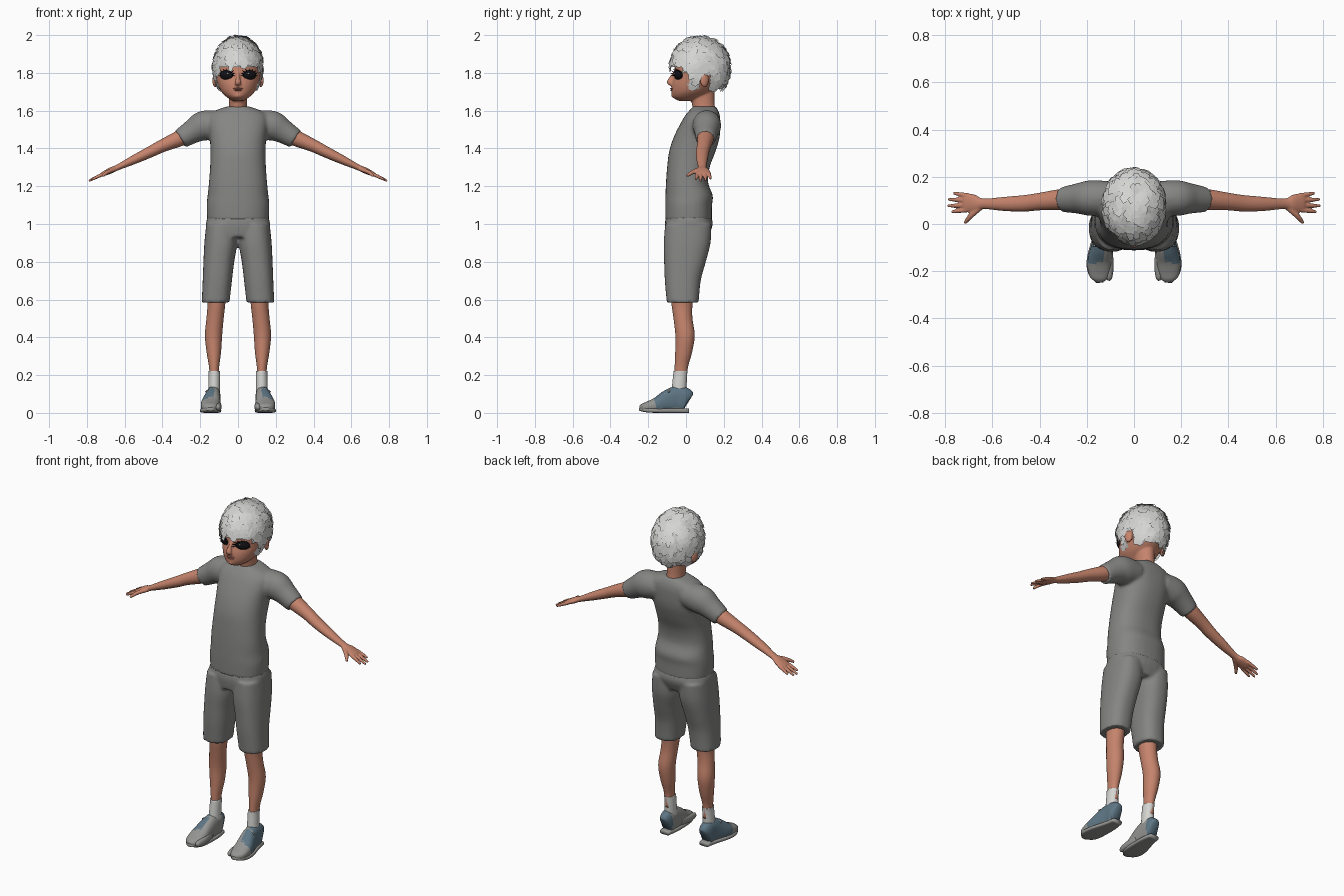
import bpy, bmesh, math, random
from mathutils import Vector, Matrix

random.seed(4)
cube = bpy.data.objects.get("Cube")
if cube:
    bpy.data.objects.remove(cube)


def material(name, r, g, b):
    m = bpy.data.materials.new(name)
    m.use_nodes = True
    m.diffuse_color = (r, g, b, 1)
    m.node_tree.nodes["Principled BSDF"].inputs["Base Color"].default_value = (r, g, b, 1)
    return m


skin = material("skin", .56, .23, .15)
cloth = material("grey cloth", .235, .235, .23)
hair_mat = material("pale hair", .66, .66, .65)
sock_mat = material("white sock", .66, .66, .64)
blue = material("shoe blue", .11, .18, .23)
rubber = material("shoe grey", .30, .30, .29)
black = material("eye black", .006, .006, .008)
lip_mat = material("lip", .40, .14, .10)


def smooth_rows(rows, steps=4):
    """Catmull-Rom interpolation of section rows."""
    out = []
    for i in range(len(rows) - 1):
        p0, p1, p2, p3 = rows[max(i - 1, 0)], rows[i], rows[i + 1], rows[min(i + 2, len(rows) - 1)]
        for k in range(steps):
            t = k / steps
            out.append([b + .5 * t * (c - a + t * (2 * a - 5 * b + 4 * c - d + t * (3 * (b - c) + d - a)))
                        for a, b, c, d in zip(p0, p1, p2, p3)])
    return out + [list(rows[-1])]


def rings(bm, sections, n, sides=32):
    """Skin superellipse rings given as (centre, half axis, half axis)."""
    loops = []
    for c, a, b in sections:
        loop = []
        for i in range(sides):
            u, v = math.cos(math.tau * i / sides), math.sin(math.tau * i / sides)
            u, v = (math.copysign(abs(w) ** (2 / n), w) for w in (u, v))
            loop.append(bm.verts.new(c + a * u + b * v))
        loops.append(loop)
    for lo, hi in zip(loops, loops[1:]):
        for i in range(sides):
            j = (i + 1) % sides
            bm.faces.new((lo[i], lo[j], hi[j], hi[i]))
    bm.faces.new(loops[0][::-1])
    bm.faces.new(loops[-1])


def stack(bm, rows, n=2.0):
    """Upright loft from rows of z, x min, x max, y front, y back."""
    rings(bm, [(Vector(((x0 + x1) / 2, (y0 + y1) / 2, z)), Vector(((x1 - x0) / 2, 0, 0)),
                Vector((0, (y1 - y0) / 2, 0))) for z, x0, x1, y0, y1 in smooth_rows(rows)], n)


def limb(bm, rows, side, n=2.0):
    """Loft along a path from rows of x, y, z, half width, half height."""
    rows = smooth_rows(rows)
    pts = [Vector(r[:3]) for r in rows]
    sections = []
    for i, r in enumerate(rows):
        t = (pts[min(i + 1, len(pts) - 1)] - pts[max(i - 1, 0)]).normalized()
        s = Vector(side)
        a = (s - t * s.dot(t)).normalized()
        sections.append((pts[i], a * r[3], t.cross(a) * r[4]))
    rings(bm, sections, n)


def ball(bm, centre, size, turn=0):
    m = Matrix.Translation(centre) @ Matrix.Rotation(turn, 4, 'Z') @ Matrix.Diagonal((*size, 1))
    bmesh.ops.create_uvsphere(bm, u_segments=24, v_segments=16, radius=1, matrix=m)


def finish(name, bm, mats, voxel=0, relax=0, mirror=False, smooth=True):
    bmesh.ops.recalc_face_normals(bm, faces=bm.faces)
    for f in bm.faces:
        f.smooth = smooth
    me = bpy.data.meshes.new(name)
    bm.to_mesh(me)
    bm.free()
    ob = bpy.data.objects.new(name, me)
    bpy.context.collection.objects.link(ob)
    for m in mats:
        me.materials.append(m)
    if voxel:
        mod = ob.modifiers.new("blend", 'REMESH')
        mod.mode, mod.voxel_size, mod.use_smooth_shade = 'VOXEL', voxel, True
    if relax:
        mod = ob.modifiers.new("relax", 'SMOOTH')
        mod.factor, mod.iterations = .5, relax
    if mirror:
        ob.modifiers.new("mirror", 'MIRROR')
    return ob


# Shirt: torso and both sleeves blended
bm = bmesh.new()
torso = [(1.02, .163, -.11, .138), (1.1, .166, -.11, .138), (1.15, .161, -.109, .142),
         (1.22, .154, -.106, .117), (1.3, .148, -.1, .125), (1.38, .146, -.09, .155),
         (1.46, .15, -.065, .178), (1.54, .16, -.025, .182), (1.58, .15, 0, .178),
         (1.605, .11, .022, .168), (1.622, .06, .035, .158)]
stack(bm, [(z, -x, x, f, b) for z, x, f, b in torso], 2.4)
for s in (1, -1):
    limb(bm, [(s * .09, .11, 1.53, .07, .07), (s * .18, .11, 1.52, .076, .08),
              (s * .24, .108, 1.49, .064, .064), (s * .305, .103, 1.45, .053, .053)], (0, 1, 0))
finish("shirt", bm, [cloth], .009, 5)

# Shorts: hips and two legs blended
bm = bmesh.new()
stack(bm, [(.93, -.15, .15, -.105, .115), (1, -.17, .17, -.112, .142), (1.06, -.152, .152, -.1, .125)], 2.4)
for s in (1, -1):
    leg = [(.585, .045, .192, -.102, .067), (.7, .032, .187, -.112, .078), (.8, .02, .183, -.116, .105),
           (.9, .004, .178, -.118, .13), (1, .012, .168, -.11, .135)]
    stack(bm, [(z, *sorted((s * a, s * b)), f, k) for z, a, b, f, k in leg], 2.4)
finish("shorts", bm, [cloth], .009, 3)

# Bare legs and socks
bm = bmesh.new()
stack(bm, [(.16, .1, .15, -.06, .004), (.24, .1, .153, -.06, .01), (.32, .09, .166, -.057, .032),
           (.41, .084, .175, -.056, .046), (.5, .076, .167, -.066, .034), (.57, .068, .162, -.076, .034),
           (.66, .062, .168, -.085, .045)])
finish("legs", bm, [skin], mirror=True)
bm = bmesh.new()
stack(bm, [(.06, .096, .158, -.08, .002), (.13, .095, .157, -.075, .002), (.2, .095, .155, -.068, .006),
           (.222, .096, .156, -.066, .008)])
finish("socks", bm, [sock_mat], mirror=True)

# Shoes: grey toe, inner side and sole, blue outer side and heel
bm = bmesh.new()
limb(bm, [(.13, .014, .06, .022, .045), (.13, -.002, .067, .036, .065), (.131, -.05, .071, .039, .07),
          (.137, -.1, .06, .045, .059), (.145, -.15, .043, .051, .042), (.147, -.2, .032, .048, .029),
          (.146, -.23, .028, .036, .021), (.146, -.246, .026, .014, .01)], (1, 0, 0), 2.5)
limb(bm, [(.105, -.1, .04, .012, .025), (.102, -.17, .033, .016, .023),
          (.106, -.225, .03, .014, .017), (.108, -.24, .03, .005, .006)], (1, 0, 0))
bmesh.ops.recalc_face_normals(bm, faces=bm.faces)
for f in bm.faces:
    c = f.calc_center_median()
    f.material_index = int(c.z > .026 and c.y > -.165 and (c.x > .128 or c.y > -.01))
finish("shoes", bm, [rubber, blue], mirror=True)
bm = bmesh.new()
limb(bm, [(.13, .016, .012, .03, .012), (.131, -.05, .012, .042, .012), (.145, -.15, .012, .055, .012),
          (.147, -.21, .015, .047, .012), (.146, -.248, .02, .015, .008)], (1, 0, 0), 4)
finish("soles", bm, [rubber], mirror=True)
bm = bmesh.new()
for i in range(4):
    y, z = -.085 - .022 * i, .129 - .014 * i
    limb(bm, [(.105, y + .008, z - .016, .005, .004), (.137, y, z, .005, .004),
              (.172, y - .006, z - .018, .005, .004)], (0, 1, 0))
finish("laces", bm, [rubber], mirror=True)

# Arms with hands
bm = bmesh.new()
limb(bm, [(.2, .105, 1.5, .045, .045), (.3, .104, 1.457, .045, .043), (.4, .095, 1.414, .037, .034),
          (.46, .088, 1.384, .035, .03), (.55, .085, 1.341, .03, .024), (.64, .086, 1.298, .022, .015),
          (.675, .088, 1.283, .036, .016), (.715, .09, 1.264, .04, .012), (.725, .09, 1.259, .03, .008)], (0, 1, 0))
for o, reach in ((-.03, .775), (-.01, .79), (.011, .787), (.031, .765)):
    drop = (reach - .7) * .47
    limb(bm, [(.7, .09 + o, 1.27, .01, .01), (.7 + (reach - .7) * .55, .09 + o * 1.15, 1.271 - drop * .55, .009, .009),
              (reach, .09 + o * 1.3, 1.27 - drop, .006, .006)], (0, 1, 0))
limb(bm, [(.65, .075, 1.29, .015, .012), (.69, .037, 1.275, .012, .011), (.717, .004, 1.254, .007, .007)], (0, 1, 0))
finish("arms", bm, [skin], .0045, 2, mirror=True)

# Head, neck, ears and nose blended
bm = bmesh.new()
skull = [(1.652, .03, -.04, .06), (1.672, .06, -.07, .09), (1.7, .088, -.077, .135), (1.74, .107, -.075, .178),
         (1.78, .117, -.064, .2), (1.83, .122, -.06, .212), (1.9, .112, -.045, .2), (1.95, .07, 0, .15)]
stack(bm, [(z, -x, x, f, b) for z, x, f, b in skull])
stack(bm, [(1.56, -.055, .055, .045, .165), (1.63, -.047, .047, .032, .152), (1.72, -.05, .05, .015, .15)])
limb(bm, [(0, -.058, 1.8, .009, .01), (0, -.077, 1.77, .011, .014), (0, -.088, 1.748, .017, .013),
          (0, -.072, 1.738, .014, .008)], (1, 0, 0))
ball(bm, (0, -.06, 1.681), (.026, .018, .016))
for s in (1, -1):
    ball(bm, (s * .121, .098, 1.76), (.013, .024, .036), s * .4)
finish("head", bm, [skin], .0055, 3)

# Lips
bm = bmesh.new()
ball(bm, (0, -.071, 1.717), (.027, .013, .005))
ball(bm, (0, -.07, 1.708), (.022, .013, .005))
finish("lips", bm, [lip_mat])

# Eyes with lash spikes
bm = bmesh.new()
ball(bm, (.059, -.04, 1.789), (.04, .018, .026), .45)
for i in range(9):
    a = math.pi * (i / 8 * 1.1 - .05)
    u, w = math.cos(a), math.sin(a)
    limb(bm, [(.059 + .03 * u, -.045 + .02 * u, 1.789 + .02 * w, .004, .003),
              (.059 + .044 * u, -.057 + .026 * u, 1.789 + .034 * w, .001, .001)], (0, 1, 0))
finish("eyes", bm, [black], mirror=True)
bm = bmesh.new()
ball(bm, (.054, -.06, 1.797), (.0045, .003, .004))
finish("eye_glints", bm, [hair_mat], mirror=True)


# Hair: scalp shell plus overlapping flat locks flowing from the crown
def scalp(d, grow=1.0):
    bulge = grow * (1 + (.2 * d.z * d.z if d.z < 0 else 0))
    return Vector((.131 * d.x * bulge, .075 + .157 * d.y * bulge, 1.832 + .16 * d.z * grow))


def hairline(p):
    if p.y < .02:
        return 1.835 if p.y < -.02 else 1.80
    return 1.715 if p.y < .07 or p.y > .125 else 1.785


bm = bmesh.new()
bmesh.ops.create_icosphere(bm, subdivisions=5, radius=1)
for v in bm.verts:
    v.co = scalp(v.co.normalized())
low = [f for f in bm.faces if f.calc_center_median().z < hairline(f.calc_center_median())]
bmesh.ops.delete(bm, geom=low, context='FACES')
finish("hair_shell", bm, [hair_mat])

bm = bmesh.new()
crown = Vector((.1, .35, .93)).normalized()
made = 0
while made < 420:
    d = Vector([random.gauss(0, 1) for _ in range(3)]).normalized()
    if scalp(d).z < hairline(scalp(d)) + .012:
        continue
    made += 1
    flow = d - crown
    flow = (flow - d * flow.dot(d)).normalized()
    flow = (Matrix.Rotation(random.uniform(-.5, .5), 3, d) @ flow)
    side = d.cross(flow)
    length, width, lift = random.uniform(.2, .38), random.uniform(.07, .15), random.uniform(.03, .075)
    pairs = []
    for t, w in ((-.3, .8), (.2, 1), (.7, .75)):
        pairs.append([bm.verts.new(scalp((d + flow * length * t + side * width * w * k).normalized(),
                                         1.005 + lift * (t + .3))) for k in (-1, 1)])
    for p, q in zip(pairs, pairs[1:]):
        bm.faces.new((p[0], p[1], q[1], q[0]))
finish("hair_locks", bm, [hair_mat], smooth=False)
